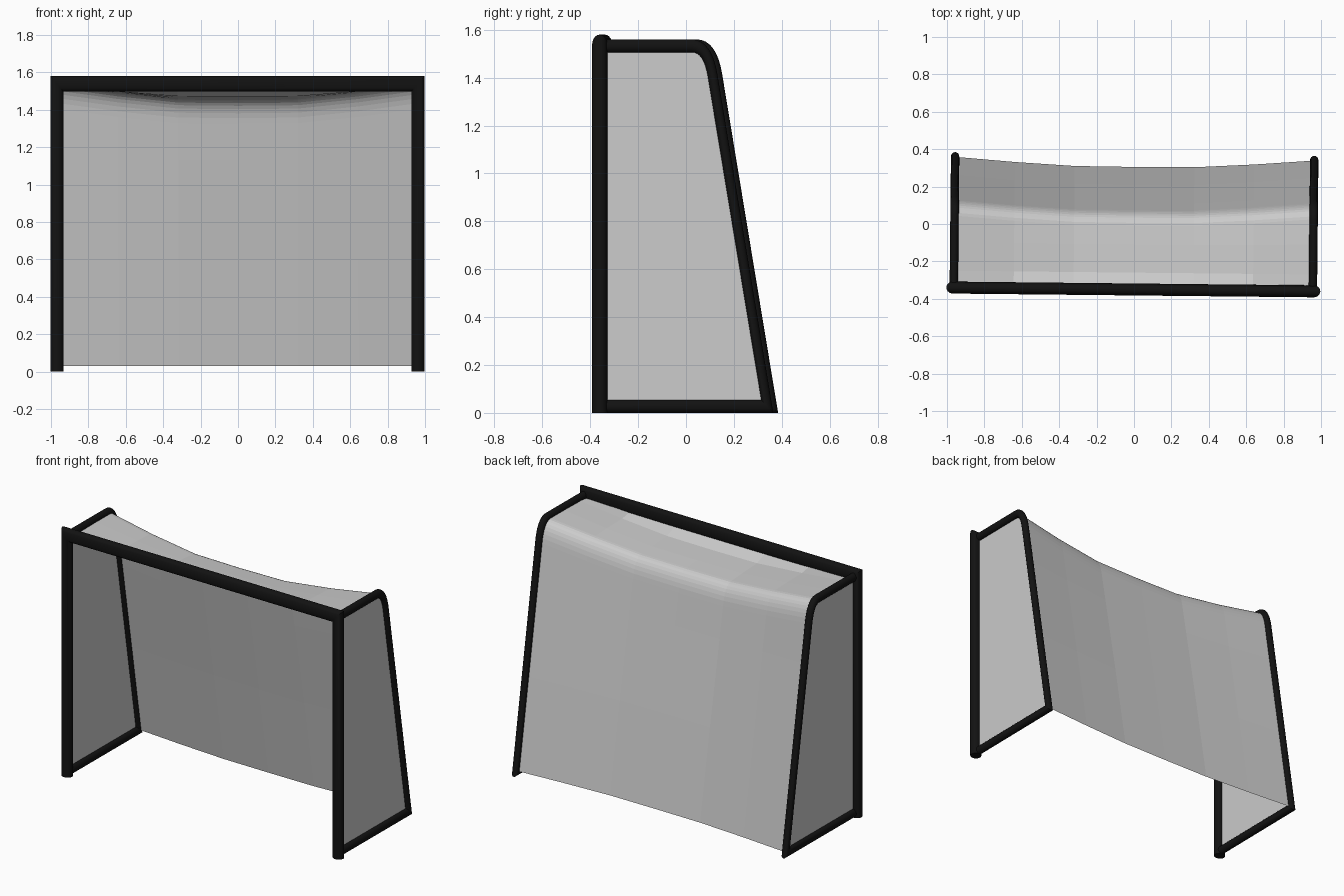
import bpy, bmesh, math
from mathutils import Vector

if "Cube" in bpy.data.objects:
    bpy.data.objects.remove(bpy.data.objects["Cube"])

TURN = -0.0104      # the whole model stands very slightly turned about z
dark = bpy.data.materials.new("black_paint")
dark.diffuse_color = (0.006, 0.006, 0.006, 1)
dark.use_nodes = True
dark.node_tree.nodes["Principled BSDF"].inputs["Base Color"].default_value = dark.diffuse_color


def finish(name, bm, material=None, smooth=False):
    bmesh.ops.recalc_face_normals(bm, faces=bm.faces[:])
    mesh = bpy.data.meshes.new(name)
    bm.to_mesh(mesh)
    bm.free()
    ob = bpy.data.objects.new(name, mesh)
    bpy.context.collection.objects.link(ob)
    ob.rotation_euler.z = TURN
    if material:
        mesh.materials.append(material)
    if smooth:
        bpy.ops.object.select_all(action='DESELECT')
        ob.select_set(True)
        bpy.context.view_layer.objects.active = ob
        bpy.ops.object.shade_smooth_by_angle(angle=math.radians(40))
    return ob


def tube(name, path, r, squash, depth, place, sides=20):
    """Sweep an oval along a flat path (u, z) with mitred corners."""
    pts = [Vector((u / squash, z)) for u, z in path]
    dirs = [(b - a).normalized() for a, b in zip(pts, pts[1:])]
    norms = [Vector((-d.y, d.x)) for d in dirs]
    bm = bmesh.new()
    rings = []
    for i, p in enumerate(pts):
        n1, n2 = norms[max(i - 1, 0)], norms[min(i, len(norms) - 1)]
        m = (n1 + n2) / (1 + n1.dot(n2))
        ring = []
        for k in range(sides):
            t = 2 * math.pi * k / sides
            q = p + m * r * math.cos(t)
            ring.append(bm.verts.new(place(q.x * squash, q.y, depth * math.sin(t))))
        rings.append(ring)
    for a, b in zip(rings, rings[1:]):
        for k in range(sides):
            j = (k + 1) % sides
            bm.faces.new((a[k], a[j], b[j], b[k]))
    bm.faces.new(rings[0])
    bm.faces.new(rings[-1])
    return finish(name, bm, dark, True)


def bend(a, b, c, n=8):
    """Points of a rounded corner from a to c around b."""
    a, b, c = Vector(a), Vector(b), Vector(c)
    return [tuple(a * (1 - t) ** 2 + b * 2 * t * (1 - t) + c * t * t)
            for t in (i / n for i in range(n + 1))]


# Front frame: two posts and the crossbar
tube("front_frame", [(-.965, 0), (-.965, 1.5385), (.965, 1.5385), (.965, 0)],
     .0415, .84, .032, lambda u, z, w: (u, -.35 + w, z))

# Side frames and side nets
corner = bend((.035, 1.533), (.102, 1.533), (.122, 1.405))
side_path = [(-.35, .0275)] + [(.3495, .0275)] + corner[::-1] + [(-.35, 1.533)]
for s, label in ((-1, "left"), (1, "right")):
    tube(label + "_side_frame", side_path, .027, .75, .0225,
         lambda u, z, w: (s * .96 + w, u, z), 16)
    bm = bmesh.new()
    bm.faces.new([bm.verts.new((s * .96, y, z)) for y, z in side_path])
    finish(label + "_side_net", bm)

# Sagging net over the top and down the back: (y, z, sag in y, sag in z)
rows = [(-.34, 1.52, 0, -.015), (-.26, 1.53, 0, -.06), (-.1, 1.533, -.01, -.072)]
rows += [(y, z, -.045, -.08) for y, z in corner]
rows += [(.162, 1.16, -.05, -.03), (.255, .6, -.047, 0), (.349, .03, -.044, 0)]
columns = [(-.96, 0), (-.64, .55), (-.32, .96), (0, 1), (.32, .96), (.64, .55), (.96, 0)]
bm = bmesh.new()
grid = [[bm.verts.new((x, y + f * dy, z + f * dz)) for x, f in columns]
        for y, z, dy, dz in rows]
for a, b in zip(grid, grid[1:]):
    for i in range(len(columns) - 1):
        bm.faces.new((a[i], a[i + 1], b[i + 1], b[i]))
finish("back_net", bm)
